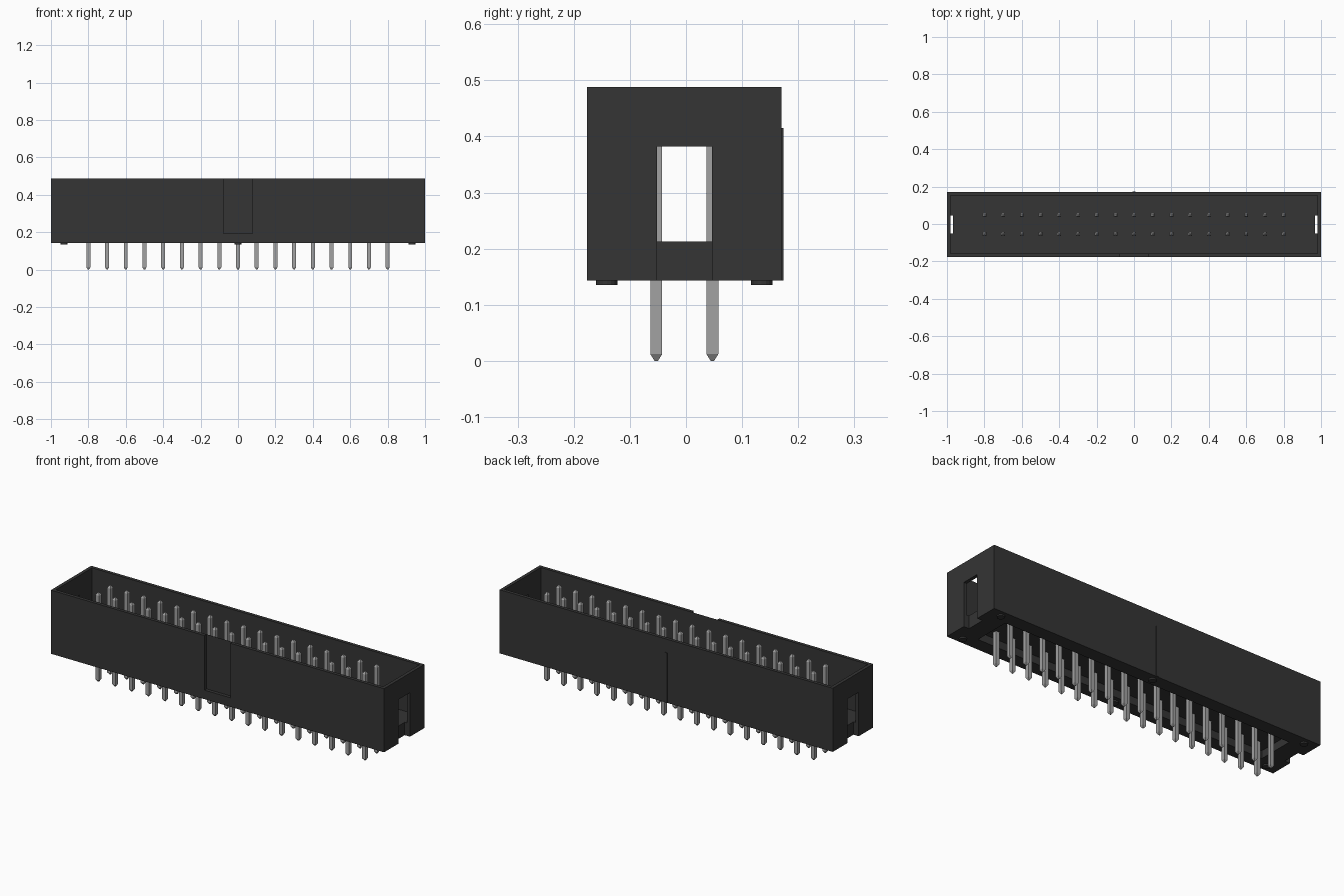
import bpy
import bmesh
from mathutils import Matrix, Vector

old = bpy.data.objects.get("Cube")
if old:
    bpy.data.objects.remove(old, do_unlink=True)


def material(name, value):
    m = bpy.data.materials.new(name)
    m.use_nodes = True
    colour = (value, value, value, 1)
    m.diffuse_color = colour
    m.node_tree.nodes["Principled BSDF"].inputs["Base Color"].default_value = colour
    return m


PLASTIC = material("black plastic", 0.035)
METAL = material("grey metal", 0.36)


def finish(name, bm, mat):
    mesh = bpy.data.meshes.new(name)
    bm.to_mesh(mesh)
    bm.free()
    mesh.materials.append(mat)
    ob = bpy.data.objects.new(name, mesh)
    bpy.context.scene.collection.objects.link(ob)
    return ob


def box(name, low, high, mat=PLASTIC):
    low, high = Vector(low), Vector(high)
    bm = bmesh.new()
    bmesh.ops.create_cube(bm, size=1, matrix=Matrix.Translation((low + high) / 2)
                          @ Matrix.Diagonal((*(high - low), 1)))
    return finish(name, bm, mat)


def cut(target, cutter):
    mod = target.modifiers.new("cut", 'BOOLEAN')
    mod.operation = 'DIFFERENCE'
    mod.solver = 'EXACT'
    mod.object = cutter
    cutter.hide_render = True
    with bpy.context.temp_override(object=target, active_object=target):
        bpy.ops.object.modifier_apply(modifier=mod.name)
    bpy.data.objects.remove(cutter, do_unlink=True)


FRONT, BACK, BASE, TOP = -0.176, 0.170, 0.143, 0.488
WALL, FLOOR, MID = 0.018, 0.213, -0.003

# Shrouded housing with open top
housing = box("housing", (-1, FRONT, BASE), (1, BACK, TOP))
cut(housing, box("cavity", (-1 + WALL, FRONT + WALL, FLOOR), (1 - WALL, BACK - WALL, 0.6)))
# Key notch in the front wall
cut(housing, box("notch", (-0.077, FRONT - 0.1, 0.192), (0.077, FRONT + WALL, 0.6)))
# Recess under the floor
cut(housing, box("trough", (-0.87, MID - 0.1, 0), (0.87, MID + 0.1, 0.185)))
# End wall slots
for s in (-1, 1):
    xs = sorted((s * 0.968, s * 1.1))
    cut(housing, box("slot", (xs[0], -0.052, 0), (xs[1], 0.046, 0.382)))

# Back rib marking the centre
box("back_rib", (-0.007, BACK - 0.005, BASE), (0.007, 0.174, 0.415))

# Standoff feet
bm = bmesh.new()
for x in (-0.93, 0, 0.93):
    for y in (-0.141, 0.135):
        bmesh.ops.create_cone(bm, cap_ends=True, segments=16, radius1=0.019, radius2=0.019,
                              depth=0.012, matrix=Matrix.Translation((x, y, BASE - 0.002)))
finish("standoff_feet", bm, PLASTIC)

# Two rows of square pins with tapered tips
bm = bmesh.new()
PROFILE = ((0.003, 0), (0.0105, 0.012), (0.0105, 0.47), (0.003, 0.482))
for col in range(17):
    for y in (MID - 0.05, MID + 0.05):
        x = (col - 8) * 0.1
        rings = [[bm.verts.new((x + i * r, y + j * r, z))
                  for i, j in ((-1, -1), (1, -1), (1, 1), (-1, 1))] for r, z in PROFILE]
        bm.faces.new(rings[0][::-1])
        bm.faces.new(rings[-1])
        for a, b in zip(rings, rings[1:]):
            for k in range(4):
                n = (k + 1) % 4
                bm.faces.new((a[k], a[n], b[n], b[k]))
finish("pins", bm, METAL)
